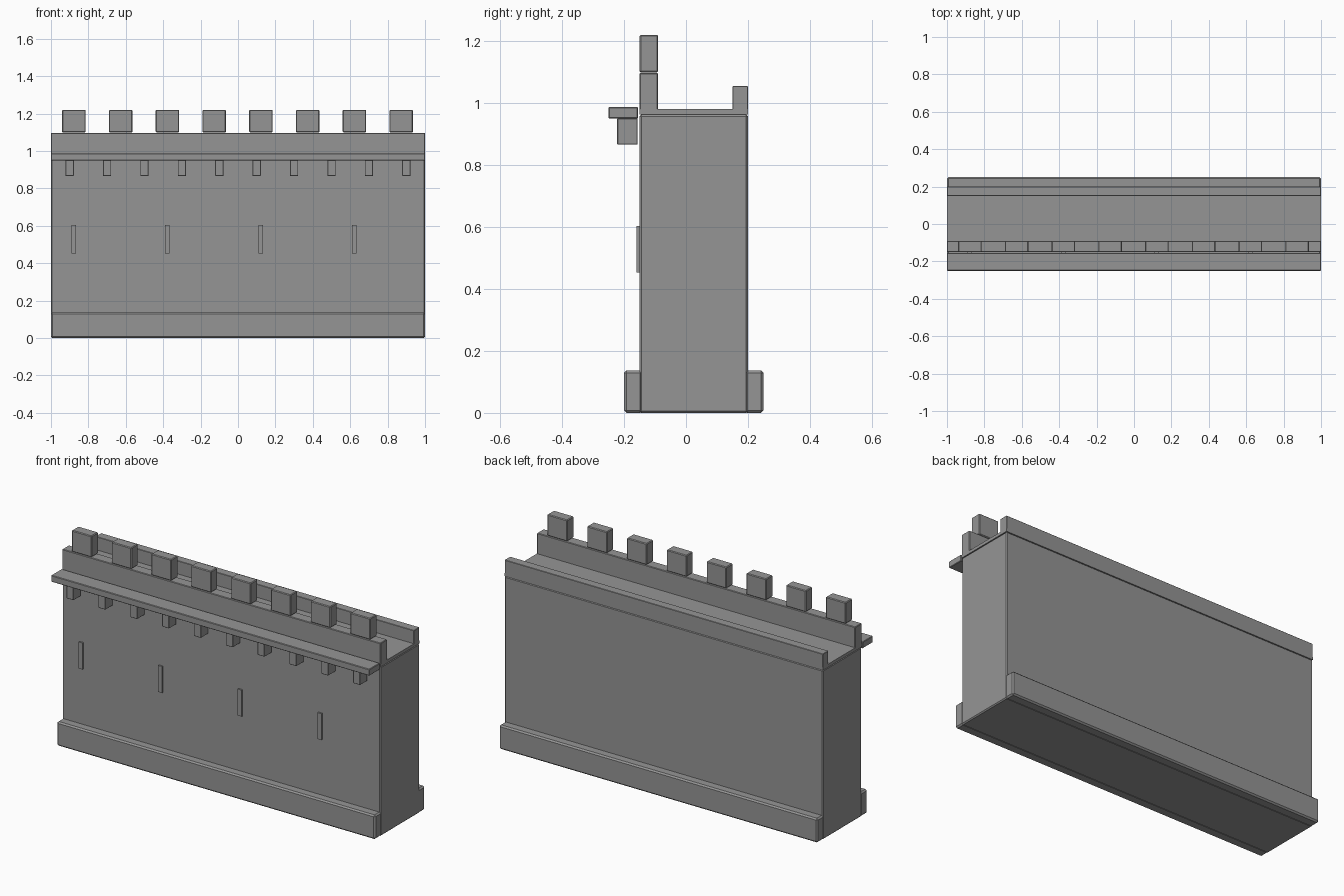
import bpy
import bmesh

if "Cube" in bpy.data.objects:
    bpy.data.objects.remove(bpy.data.objects["Cube"])

stone = bpy.data.materials.new("grey stone")
stone.diffuse_color = (0.30, 0.30, 0.30, 1)
stone.use_nodes = True
stone.node_tree.nodes["Principled BSDF"].inputs["Base Color"].default_value = stone.diffuse_color


def block(name, x, y, z, bevel=0.0):
    """Box spanning the (min, max) ranges, with optional chamfered edges."""
    bm = bmesh.new()
    bmesh.ops.create_cube(bm, size=1)
    for v in bm.verts:
        v.co = [r[0] + (c + 0.5) * (r[1] - r[0]) for c, r in zip(v.co, (x, y, z))]
    if bevel:
        bmesh.ops.bevel(bm, geom=bm.edges[:], offset=bevel, segments=1,
                        affect='EDGES', profile=0.5)
    mesh = bpy.data.meshes.new(name)
    bm.to_mesh(mesh)
    bm.free()
    mesh.materials.append(stone)
    obj = bpy.data.objects.new(name, mesh)
    bpy.context.collection.objects.link(obj)
    return obj


full = (-1.0, 1.0)

# Main wall and its projecting footing on both faces
block("wall_body", full, (-0.15, 0.20), (0.0, 0.963), 0.006)
block("footing_front", full, (-0.20, -0.14), (0.0, 0.137), 0.008)
block("footing_back", full, (0.19, 0.25), (0.0, 0.137), 0.008)

# Walkway with a tall front parapet and a low rear one
block("walkway", full, (-0.15, 0.20), (0.963, 0.98))
block("front_parapet", full, (-0.15, -0.09), (0.966, 1.097), 0.003)
block("rear_parapet", full, (0.15, 0.20), (0.963, 1.055), 0.002)

# Merlons standing on the front parapet
for i in range(8):
    x = -0.94 + 0.25 * i
    block(f"merlon_{i + 1}", (x, x + 0.125), (-0.15, -0.09), (1.099, 1.22), 0.004)

# Projecting ledge carried by corbels
block("ledge", full, (-0.25, -0.155), (0.95, 0.987), 0.003)
for i in range(10):
    x = -0.90 + 0.2 * i
    block(f"corbel_{i + 1}", (x - 0.022, x + 0.022), (-0.222, -0.156), (0.866, 0.95), 0.002)

# Thin arrow slit plates on the front face
for i in range(4):
    x = -0.878 + 0.5 * i
    block(f"arrow_slit_{i + 1}", (x - 0.0125, x + 0.0125), (-0.159, -0.15), (0.453, 0.603))
